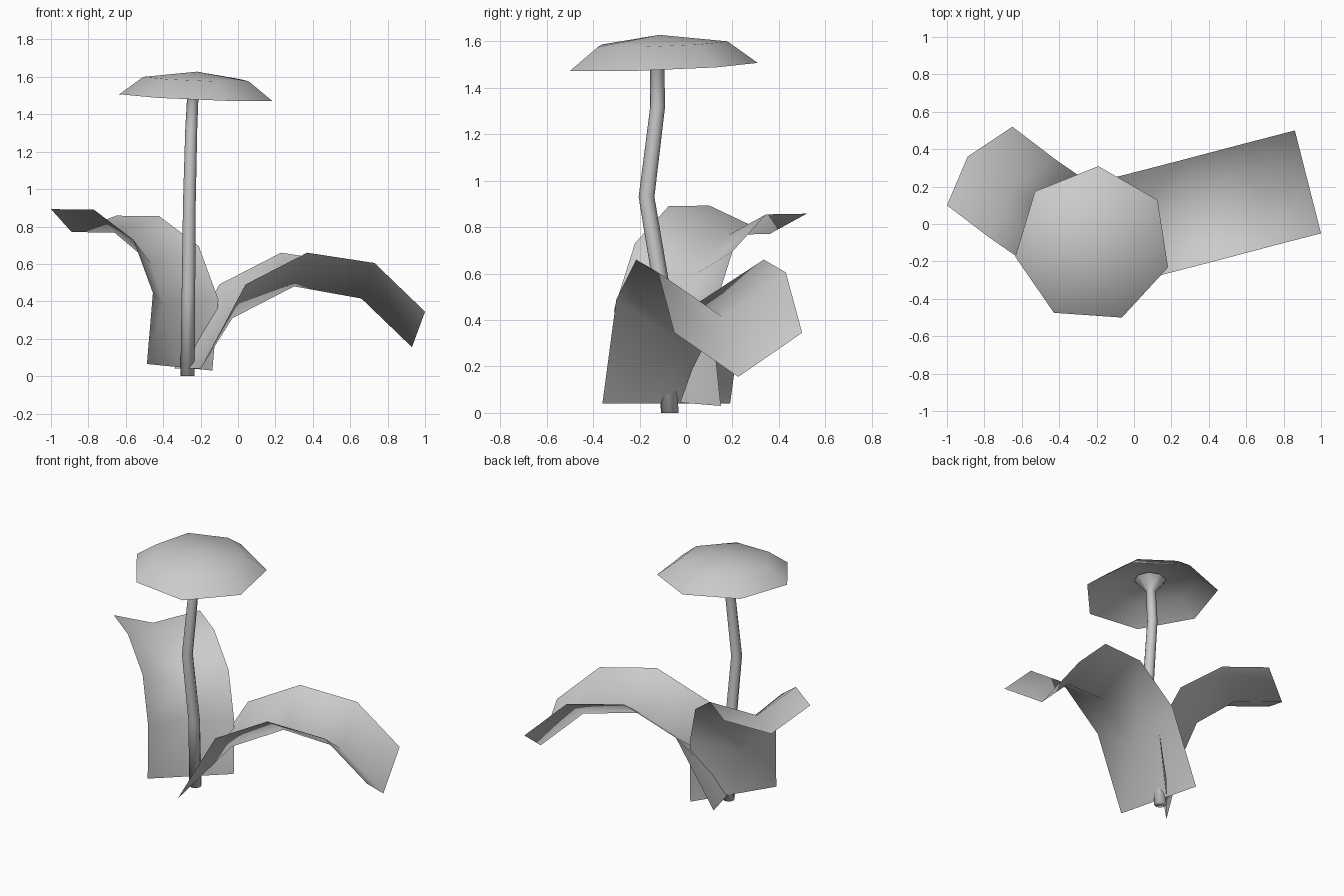
import bpy
from math import cos, sin, tau, radians
from mathutils import Vector

cube = bpy.data.objects.get("Cube")
if cube:
    bpy.data.objects.remove(cube, do_unlink=True)

grey = bpy.data.materials.new("plain_grey")
grey.use_nodes = True
colour = (0.6, 0.6, 0.6, 1)
grey.diffuse_color = colour
grey.node_tree.nodes["Principled BSDF"].inputs["Base Color"].default_value = colour


def make_sheet(name, rows, closed=False, bottom=False):
    """Skin equal-length rows of points with quads."""
    n = len(rows[0])
    verts = [p for row in rows for p in row]
    faces = []
    for r in range(len(rows) - 1):
        for i in range(n if closed else n - 1):
            j = (i + 1) % n
            faces.append((r * n + i, r * n + j, (r + 1) * n + j, (r + 1) * n + i))
    if bottom:
        faces.append(tuple(reversed(range(n))))
    mesh = bpy.data.meshes.new(name)
    mesh.from_pydata(verts, [], faces)
    mesh.materials.append(grey)
    mesh.shade_smooth()
    obj = bpy.data.objects.new(name, mesh)
    bpy.context.collection.objects.link(obj)
    return obj


def ring(centre, radius, sides, start=0.0, tilt=(0, 0)):
    """Points of a regular polygon, optionally on a sloping plane."""
    points = []
    for i in range(sides):
        a = start + tau * i / sides
        dx, dy = radius * cos(a), radius * sin(a)
        points.append(Vector(centre) + Vector((dx, dy, dx * tilt[0] + dy * tilt[1])))
    return points


def make_leaf(name, across, stations):
    """Channelled leaf: each station has a right-edge point and a midrib sag."""
    across = Vector(across)
    rows = []
    for edge, sag in stations:
        edge = Vector(edge)
        rows.append([edge, edge + across / 2 + Vector(sag), edge + across])
    return make_sheet(name, rows)


# Bent stem with a flared top under the cap
stem_path = [
    ((-0.27, -0.07, 0.0), 0.038), ((-0.265, -0.09, 0.45), 0.036),
    ((-0.26, -0.17, 0.93), 0.034), ((-0.25, -0.122, 1.32), 0.032),
    ((-0.24, -0.124, 1.53), 0.03), ((-0.23, -0.12, 1.605), 0.1),
]
make_sheet("stem", [ring(c, r, 8) for c, r in stem_path], closed=True, bottom=True)

# Seven-sided domed cap, slightly tilted
cap_rings = [(1.493, 0.42), (1.59, 0.29)]
rim = [ring((-0.22, -0.11, z), r, 7, radians(86), (-0.04, 0.037)) for z, r in cap_rings]
cap = make_sheet("cap", rim, closed=True)
mesh = cap.data
points = [v.co.copy() for v in mesh.vertices] + [Vector((-0.22, -0.115, 1.628))]
faces = [tuple(p.vertices) for p in mesh.polygons]
faces += [(7 + i, 7 + (i + 1) % 7, 14) for i in range(7)]
mesh.clear_geometry()
mesh.from_pydata(points, [], faces)
mesh.shade_smooth()

# Wide leaf arching to the left
make_leaf("arching_leaf", (-0.14, 0.55, 0), [
    ((-0.2, -0.36, 0.04), (0, 0, 0)),
    ((0.04, -0.3, 0.49), (0, 0, -0.18)),
    ((0.37, -0.215, 0.66), (0, 0, -0.18)),
    ((0.73, -0.12, 0.605), (0, 0, -0.19)),
    ((1.0, -0.05, 0.345), (0, 0, -0.19)),
])

# Upright leaf curling back to the right
make_leaf("upright_leaf", (0.35, 0.42, -0.035), [
    ((-0.487, -0.27, 0.065), (0, 0, 0)),
    ((-0.455, -0.31, 0.445), (-0.12, 0.1, -0.04)),
    ((-0.56, -0.22, 0.73), (-0.08, 0.06, -0.11)),
    ((-0.77, -0.075, 0.89), (-0.065, 0.05, -0.105)),
    ((-1.0, 0.1, 0.893), (-0.065, 0.05, -0.105)),
])
